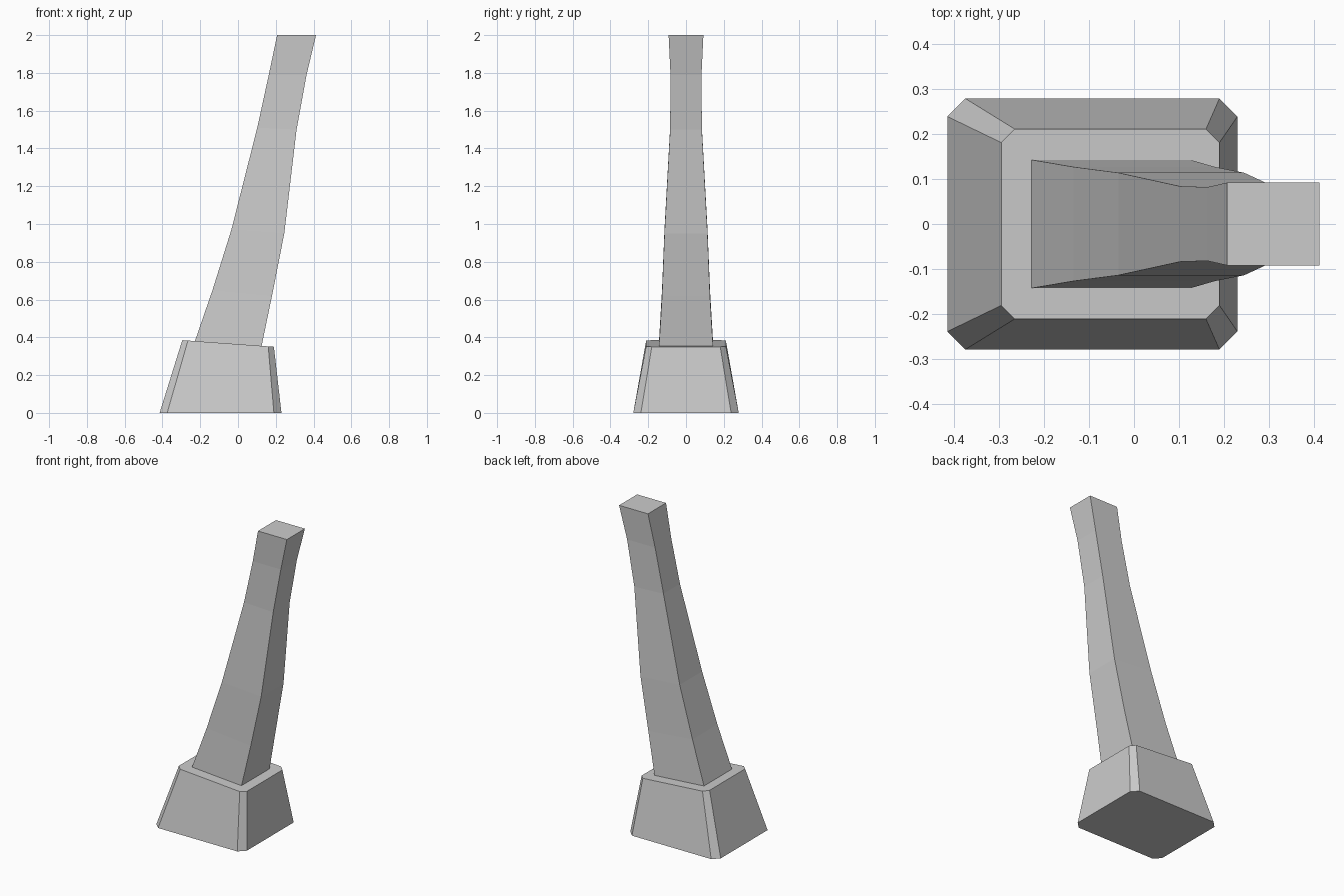
import bpy
import bmesh

cube = bpy.data.objects.get("Cube")
if cube:
    bpy.data.objects.remove(cube, do_unlink=True)

# Single stone colour
stone = bpy.data.materials.new("grey_stone")
stone.use_nodes = True
colour = (0.6, 0.6, 0.6, 1.0)
stone.diffuse_color = colour
stone.node_tree.nodes["Principled BSDF"].inputs["Base Color"].default_value = colour


def ring(left, right, half, z_left, z_right, chamfer=0.0):
    """Rectangular cross-section, optionally with cut corners, sloping along x."""
    c = chamfer
    if c:
        outline = [(left + c, -half), (right - c, -half), (right, c - half), (right, half - c),
                   (right - c, half), (left + c, half), (left, half - c), (left, c - half)]
    else:
        outline = [(left, -half), (right, -half), (right, half), (left, half)]
    slope = (z_right - z_left) / (right - left)
    return [(x, y, z_left + (x - left) * slope) for x, y in outline]


def loft(name, rings):
    """Skin a closed solid through a stack of rings."""
    bm = bmesh.new()
    loops = [[bm.verts.new(p) for p in r] for r in rings]
    for low, high in zip(loops, loops[1:]):
        n = len(low)
        for i in range(n):
            j = (i + 1) % n
            bm.faces.new((low[i], low[j], high[j], high[i]))
    bm.faces.new(loops[0][::-1])
    bm.faces.new(loops[-1])
    bmesh.ops.recalc_face_normals(bm, faces=bm.faces)
    mesh = bpy.data.meshes.new(name)
    bm.to_mesh(mesh)
    bm.free()
    mesh.materials.append(stone)
    obj = bpy.data.objects.new(name, mesh)
    bpy.context.collection.objects.link(obj)
    return obj


# Tapered plinth with chamfered corners and a slightly sloping top
loft("plinth", [
    ring(-0.415, 0.23, 0.279, 0, 0, 0.04),
    ring(-0.295, 0.19, 0.211, 0.385, 0.35, 0.03),
])

# Leaning, curved shaft: left x, right x, half depth, left z, right z
sections = [
    (-0.235, 0.121, 0.144, 0.36, 0.335),
    (-0.135, 0.18, 0.127, 0.65, 0.62),
    (-0.035, 0.245, 0.114, 0.97, 0.95),
    (0.102, 0.31, 0.084, 1.51, 1.50),
    (0.163, 0.363, 0.082, 1.79, 1.79),
    (0.207, 0.413, 0.092, 2.0, 2.0),
]
loft("shaft", [ring(*s) for s in sections])
